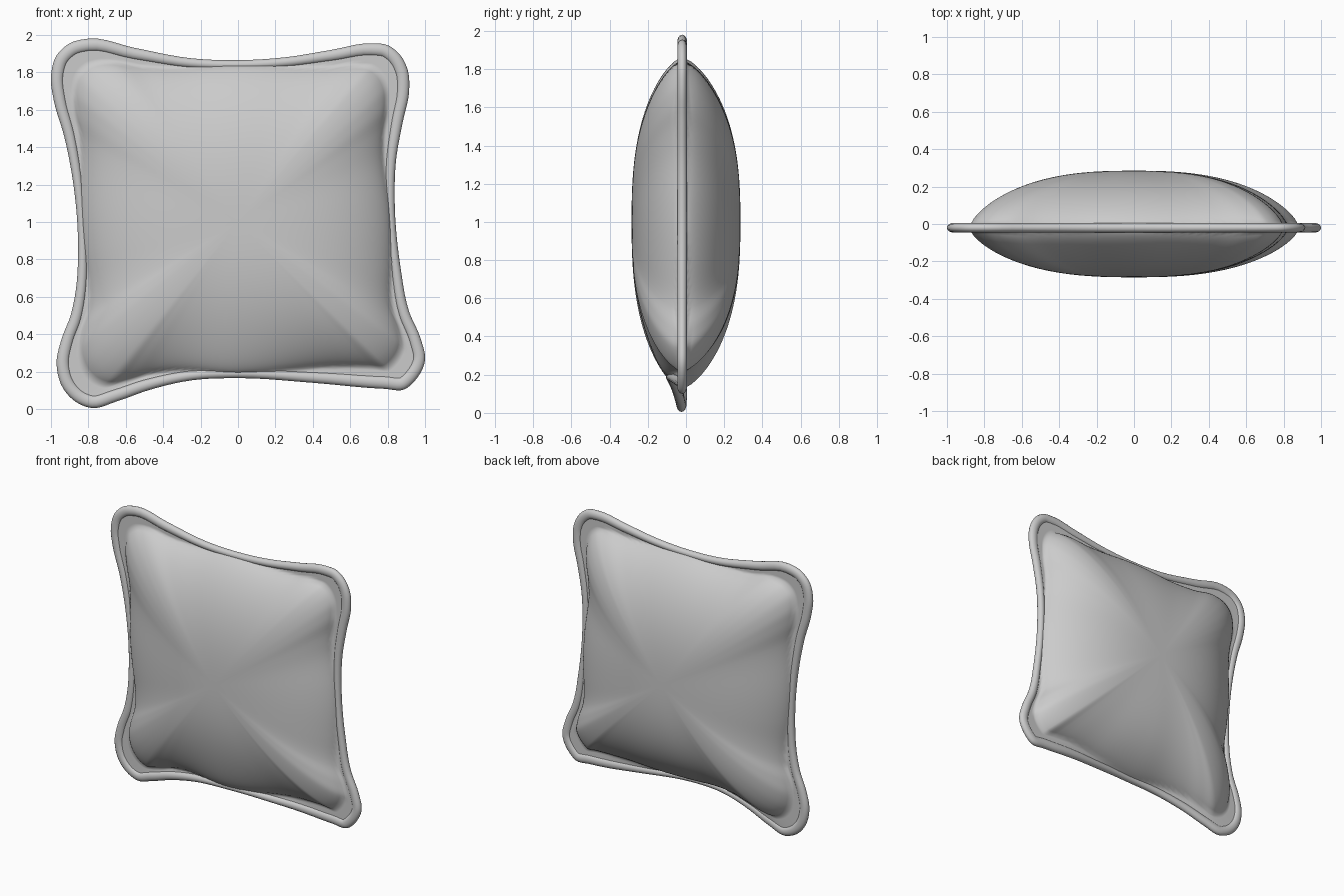
import bpy, bmesh, math
from mathutils import Vector

cube = bpy.data.objects.get("Cube")
if cube:
    bpy.data.objects.remove(cube, do_unlink=True)

fabric = bpy.data.materials.new("grey_fabric")
fabric.use_nodes = True
GREY = (0.6, 0.6, 0.6, 1)
fabric.diffuse_color = GREY
fabric.node_tree.nodes["Principled BSDF"].inputs["Base Color"].default_value = GREY

# Outer edge of the cushion (x, z), anticlockwise seen from the front
EDGE = [(-.8, 1.98), (-.9, 1.955), (-.97, 1.89), (-1, 1.78), (-.985, 1.65), (-.93, 1.46),
        (-.88, 1.2), (-.855, .85), (-.868, .63), (-.895, .5), (-.945, .37), (-.97, .24),
        (-.935, .11), (-.87, .04), (-.78, .005), (-.65, .04), (-.48, .1), (-.25, .153),
        (.0, .165), (.4, .14), (.78, .108), (.89, .105), (.945, .15), (1, .26),
        (.975, .38), (.915, .52), (.87, .75), (.838, 1.1), (.845, 1.33), (.88, 1.53),
        (.915, 1.7), (.908, 1.81), (.865, 1.895), (.8, 1.945), (.71, 1.955), (.5, 1.92),
        (.25, 1.88), (0, 1.865), (-.25, 1.875), (-.55, 1.93)]
STEPS = 5
CENTRE = Vector((0, 1))
SEAM_Y = -.02
PIPE_R = .025


def smooth_loop(points):
    """Closed Hermite loop with tangents weighted by chord length."""
    pts = [Vector(p) for p in points]
    n, out = len(pts), []

    def tangent(i):
        a, b, c = pts[i - 1], pts[i % n], pts[(i + 1) % n]
        before, after = (b - a).length, (c - b).length
        return ((b - a) / before * after + (c - b) / after * before) / (before + after)

    for i in range(n):
        b, c = pts[i], pts[(i + 1) % n]
        span = (c - b).length
        m, k = tangent(i) * span, tangent((i + 1) % n) * span
        for s in range(STEPS):
            t = s / STEPS
            blend = t * t * (3 - 2 * t)
            out.append(b.lerp(c, blend) + m * t * (1 - t) ** 2 - k * t * t * (1 - t))
    return out


def cornerness(p):
    d = p - CENTRE
    return math.sin(2 * math.atan2(d.y, d.x)) ** 2


def seam_y(p):
    """The seam is pulled forward along the middle of the bottom edge."""
    u = (p.x + .1) / .8
    if p.y > .5 or abs(u) > 1:
        return SEAM_Y
    return SEAM_Y - .06 * math.cos(u * math.pi / 2) ** 2


def finish(name, bm):
    bmesh.ops.recalc_face_normals(bm, faces=bm.faces)
    mesh = bpy.data.meshes.new(name)
    bm.to_mesh(mesh)
    bm.free()
    mesh.materials.append(fabric)
    mesh.shade_smooth()
    ob = bpy.data.objects.new(name, mesh)
    bpy.context.collection.objects.link(ob)


def bridge(bm, a, b):
    for i in range(len(a)):
        j = (i + 1) % len(a)
        bm.faces.new((a[i], a[j], b[j], b[i]))


# Seam line: the edge moved inwards by the piping half width
outer = smooth_loop(EDGE)
count = len(outer)
seam, normals, widths = [], [], []
for i, p in enumerate(outer):
    tan = (outer[(i + 1) % count] - outer[i - 1]).normalized()
    normal = Vector((-tan.y, tan.x))
    if normal.dot(p - CENTRE) < 0:
        normal = -normal
    w = PIPE_R + .01 * cornerness(p) ** 2
    seam.append(p - normal * w)
    normals.append(normal)
    widths.append(w)

# Piping: oval tube, a little broader at the corners
bm = bmesh.new()
tube = []
for p, nrm, w in zip(seam, normals, widths):
    ring = []
    for k in range(14):
        a = math.tau * k / 14
        q = p + nrm * w * math.cos(a)
        ring.append(bm.verts.new((q.x, seam_y(p) + PIPE_R * math.sin(a), q.y)))
    tube.append(ring)
for i in range(count):
    bridge(bm, tube[i], tube[(i + 1) % count])
finish("piping", bm)


# Front and back panels: rings shrinking from the seam to a puffed centre,
# with a thin flat flange left in the corners
def panel(name, peak):
    bm = bmesh.new()
    rings, levels = [], 36
    side = math.copysign(.012, peak)
    for k in range(levels):
        t = math.cos(math.pi / 2 * k / levels)
        ring = []
        for p in seam:
            s = min(1, t / (1 - .1 * cornerness(p)))
            puff = (1 - s ** 2.6) ** .72
            base = SEAM_Y + (seam_y(p) - SEAM_Y) * t ** 6 + side * (1 - puff)
            q = CENTRE + (p - CENTRE) * t
            ring.append(bm.verts.new((q.x, base + (peak - SEAM_Y) * puff, q.y)))
        rings.append(ring)
    for a, b in zip(rings, rings[1:]):
        bridge(bm, a, b)
    tip = bm.verts.new((CENTRE.x, peak, CENTRE.y))
    last = rings[-1]
    for i in range(count):
        bm.faces.new((last[i], last[(i + 1) % count], tip))
    finish(name, bm)


panel("front_panel", -.285)
panel("back_panel", .285)
